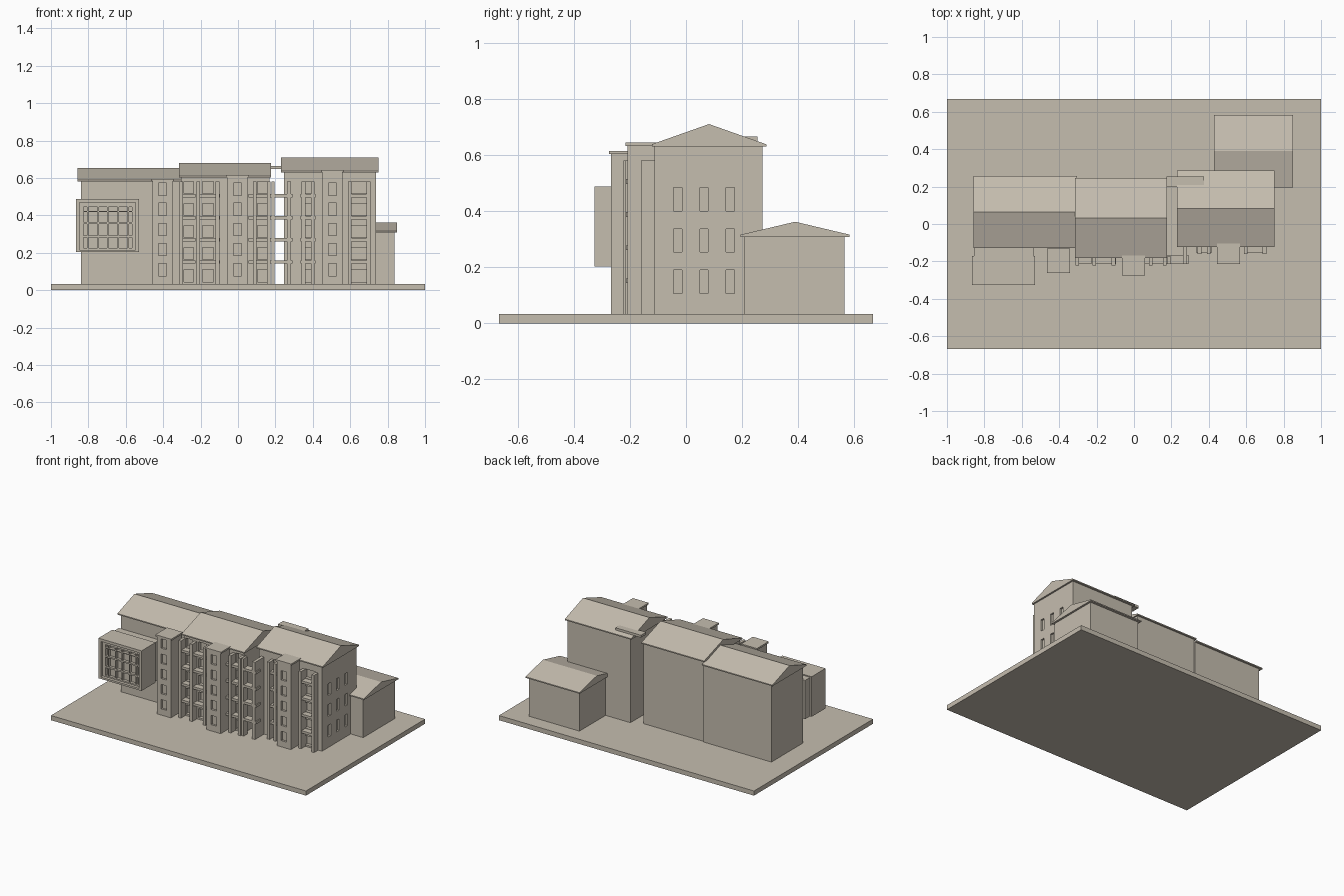
import bpy, bmesh

if "Cube" in bpy.data.objects:
    bpy.data.objects.remove(bpy.data.objects["Cube"])

stone = bpy.data.materials.new("warm stone")
stone.diffuse_color = (0.56, 0.51, 0.43, 1)
stone.use_nodes = True
stone.node_tree.nodes["Principled BSDF"].inputs["Base Color"].default_value = stone.diffuse_color


def add_box(bm, x0, x1, y0, y1, z0, z1):
    v = [bm.verts.new((x, y, z)) for z in (z0, z1)
         for x, y in ((x0, y0), (x1, y0), (x1, y1), (x0, y1))]
    bm.faces.new(v[3::-1])
    bm.faces.new(v[4:])
    for i in range(4):
        j = (i + 1) % 4
        bm.faces.new((v[i], v[j], v[j + 4], v[i + 4]))


def finish(name, bm):
    bmesh.ops.recalc_face_normals(bm, faces=bm.faces)
    me = bpy.data.meshes.new(name)
    bm.to_mesh(me)
    bm.free()
    me.materials.append(stone)
    ob = bpy.data.objects.new(name, me)
    bpy.context.collection.objects.link(ob)
    return ob


def boxes(name, items):
    bm = bmesh.new()
    for b in items:
        add_box(bm, *b)
    return finish(name, bm)


def recess(target, items):
    """Sink window openings into a wall."""
    cutter = boxes(target.name + "_cutter", items)
    cutter.hide_render = True
    cutter.hide_viewport = True
    cutter.display_type = 'WIRE'
    m = target.modifiers.new("windows", 'BOOLEAN')
    m.operation = 'DIFFERENCE'
    m.solver = 'EXACT'
    m.object = cutter


def gable_roof(name, x0, x1, y0, y1, eave, ridge, lip=0.008):
    prof = [(y0, eave), (y1, eave), (y1, eave + lip),
            ((y0 + y1) / 2, ridge), (y0, eave + lip)]
    bm = bmesh.new()
    a = [bm.verts.new((x0, y, z)) for y, z in prof]
    b = [bm.verts.new((x1, y, z)) for y, z in prof]
    bm.faces.new(a)
    bm.faces.new(b[::-1])
    for i in range(5):
        j = (i + 1) % 5
        bm.faces.new((a[i], a[j], b[j], b[i]))
    return finish(name, bm)


G = 0.033                       # top of the ground slab
FLOORS = [0.045 + 0.118 * i for i in range(5)]

boxes("ground_slab", [(-1, 1, -0.667, 0.667, 0, G)])

# main blocks
boxes("left_block", [(-0.84, -0.306, -0.113, 0.243, G, 0.58)])
middle = boxes("middle_block", [(-0.305, 0.168, -0.17, 0.235, G, 0.605)])
right = boxes("right_block", [(0.245, 0.738, -0.113, 0.272, G, 0.63)])
boxes("annex", [(0.44, 0.836, 0.208, 0.565, G, 0.31)])

# roofs
gable_roof("left_roof", -0.857, -0.305, -0.127, 0.257, 0.58, 0.654)
gable_roof("middle_roof", -0.315, 0.177, -0.183, 0.247, 0.602, 0.681)
gable_roof("right_roof", 0.23, 0.75, -0.122, 0.286, 0.63, 0.71)
gable_roof("annex_roof", 0.427, 0.85, 0.195, 0.583, 0.308, 0.362)

# balcony openings: pairs of x edges
mid_open = [(-0.29, -0.238), (-0.19, -0.132), (0.105, 0.155)]
right_open = [(0.345, 0.405), (0.605, 0.692)]
recess(middle, [(a, b, -0.2, -0.145, z, z + 0.065)
                for a, b in mid_open for z in FLOORS])
recess(right,
       [(a, b, -0.15, -0.09, z, z + 0.065) for a, b in right_open for z in FLOORS]
       + [(0.725, 0.76, y - 0.015, y + 0.015, z, z + 0.083)
          for y in (-0.03, 0.064, 0.157) for z in (0.107, 0.254, 0.401)])

# stair towers with flat caps and a column of windows
for name, x, front, top in (("left", -0.403, -0.255, 0.583),
                            ("middle", -0.003, -0.268, 0.603),
                            ("right", 0.505, -0.208, 0.632)):
    t = boxes(name + "_tower", [(x - 0.055, x + 0.055, front, front + 0.12, G, top)])
    recess(t, [(x - 0.021, x + 0.021, front - 0.02, front + 0.014, z, z + 0.066)
               for z in [0.077 + 0.1075 * i for i in range(5)]])
    boxes(name + "_tower_cap",
          [(x - 0.062, x + 0.062, front - 0.007, front + 0.125, top, top + 0.012)])

# balcony slabs and upright piers
slab_z = [z - 0.02 for z in FLOORS[1:]]
mid_slabs = [(-0.305, -0.228), (-0.205, -0.095), (0.055, 0.168)]
right_slabs = [(0.335, 0.415), (0.592, 0.704)]
boxes("middle_balconies", [(a, b, -0.213, -0.165, z, z + 0.017)
                           for a, b in mid_slabs for z in slab_z])
boxes("right_balconies", [(a, b, -0.155, -0.11, z, z + 0.017)
                          for a, b in right_slabs for z in slab_z])
boxes("link_balconies", [(0.14, 0.292, -0.213, -0.165, z, z + 0.017) for z in slab_z])
boxes("middle_piers", [(x - 0.01, x + 0.01, -0.222, -0.165, G, 0.58)
                       for x in (-0.303, -0.213, -0.11, 0.09, 0.165)])
boxes("right_piers", [(x - 0.01, x + 0.01, -0.16, -0.11, G, 0.58)
                      for x in (0.35, 0.4, 0.597, 0.698)])
boxes("link_piers", [(0.178, 0.194, -0.213, -0.17, G, 0.58),
                     (0.262, 0.284, -0.215, -0.11, G, 0.58)])
boxes("link_roof_slab", [(0.175, 0.375, 0.197, 0.255, 0.648, 0.665)])

# projecting bay: neck, box, raised surround and gridded window
boxes("bay_neck", [(-0.855, -0.537, -0.18, -0.113, 0.205, 0.48)])
bay = boxes("bay_box", [(-0.85, -0.545, -0.305, -0.17, 0.21, 0.475)])
cols = [(-0.825, -0.806), (-0.8, -0.75), (-0.743, -0.7), (-0.693, -0.643),
        (-0.636, -0.59), (-0.584, -0.567)]
rows = [(0.225, 0.281), (0.292, 0.355), (0.365, 0.418), (0.424, 0.444)]
recess(bay, [(a, b, -0.33, -0.285, c, d) for a, b in cols for c, d in rows])
boxes("bay_surround", [(-0.866, -0.848, -0.326, -0.17, 0.203, 0.487),
                       (-0.547, -0.528, -0.326, -0.17, 0.203, 0.487),
                       (-0.848, -0.547, -0.326, -0.17, 0.468, 0.487),
                       (-0.848, -0.547, -0.326, -0.17, 0.203, 0.216)])
